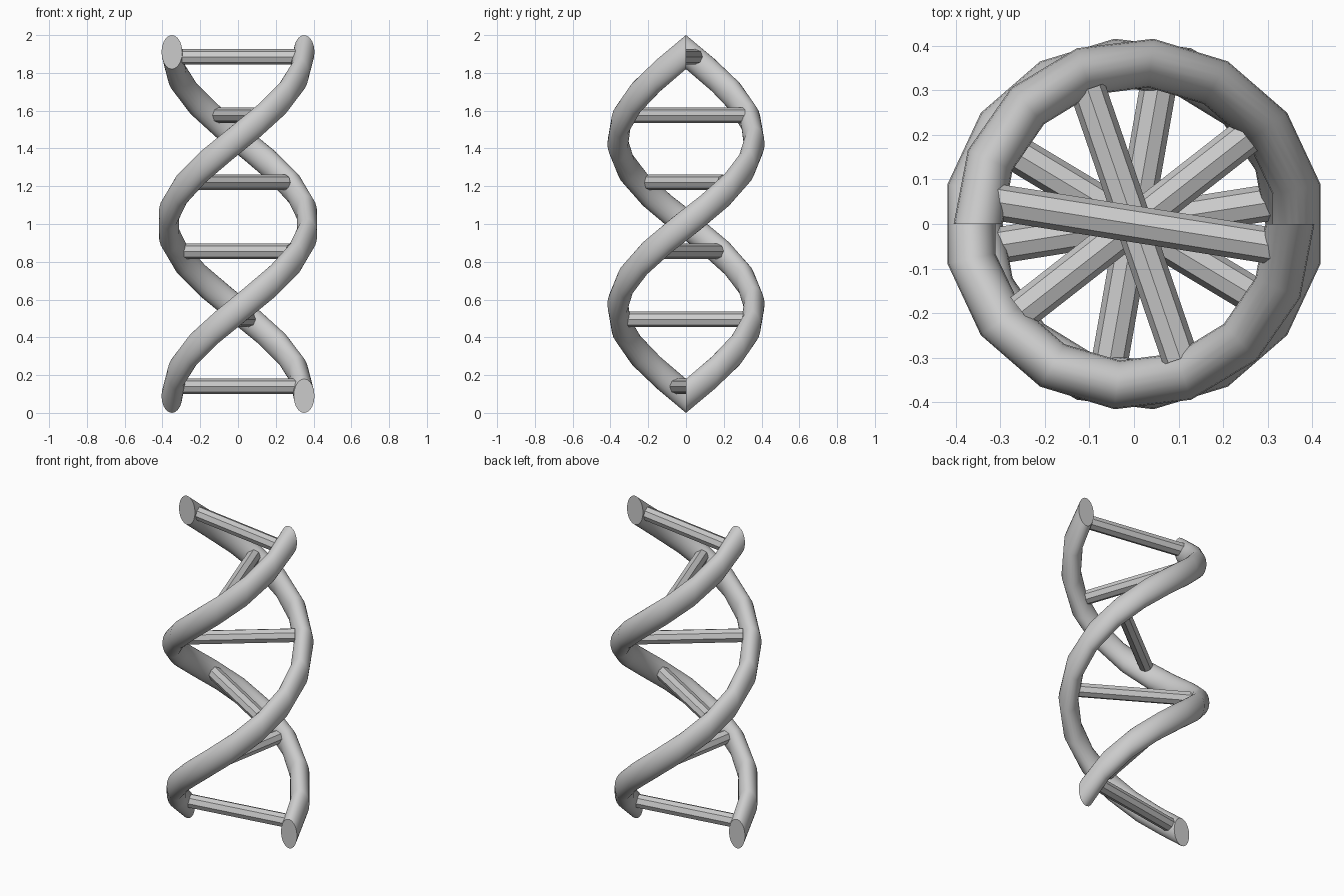
import bpy, bmesh, math
from mathutils import Matrix

if "Cube" in bpy.data.objects:
    bpy.data.objects.remove(bpy.data.objects["Cube"])

STEPS, SIDES = 15, 20          # rings along one turn, points around the tube
Z0, RISE = 0.09, 1.82


def finish(bm, name, smooth):
    bmesh.ops.recalc_face_normals(bm, faces=bm.faces)
    me = bpy.data.meshes.new(name)
    bm.to_mesh(me)
    bm.free()
    ob = bpy.data.objects.new(name, me)
    bpy.context.collection.objects.link(ob)
    if smooth:
        bpy.ops.object.select_all(action='DESELECT')
        ob.select_set(True)
        bpy.context.view_layer.objects.active = ob
        bpy.ops.object.shade_smooth_by_angle(angle=math.radians(40))
    return ob


# Helical strand: an upright ellipse swept one turn, bulging slightly mid-height
def strand(name, start):
    bm = bmesh.new()
    rings = []
    for i in range(STEPS + 1):
        t = i / STEPS
        a = start + t * math.tau
        radius = 0.35 + 0.05 * min(t, 1 - t)
        ring = []
        for k in range(SIDES):
            b = math.tau * k / SIDES
            r = radius + 0.055 * math.cos(b)
            z = Z0 + RISE * t + 0.09 * math.sin(b)
            ring.append(bm.verts.new((r * math.cos(a), r * math.sin(a), z)))
        rings.append(ring)
    for lo, hi in zip(rings, rings[1:]):
        for k in range(SIDES):
            n = (k + 1) % SIDES
            bm.faces.new((lo[k], lo[n], hi[n], hi[k]))
    bm.faces.new(rings[0])
    bm.faces.new(rings[-1])
    return finish(bm, name, True)


# Eight-sided straight rung through the axis
def rung(name, z, degrees):
    bm = bmesh.new()
    m = (Matrix.Translation((0, 0, z)) @ Matrix.Rotation(math.radians(degrees), 4, 'Z')
         @ Matrix.Rotation(math.pi / 2, 4, 'Y'))
    bmesh.ops.create_cone(bm, cap_ends=True, segments=8, radius1=0.041,
                          radius2=0.041, depth=0.64, matrix=m)
    return finish(bm, name, False)


strand("strand_a", 0)
strand("strand_b", math.pi)
for i, (z, deg) in enumerate([(0.14, 9), (0.495, 80), (0.855, 149),
                              (1.22, 218), (1.575, 289), (1.885, 351)]):
    rung(f"rung_{i + 1}", z, deg)
